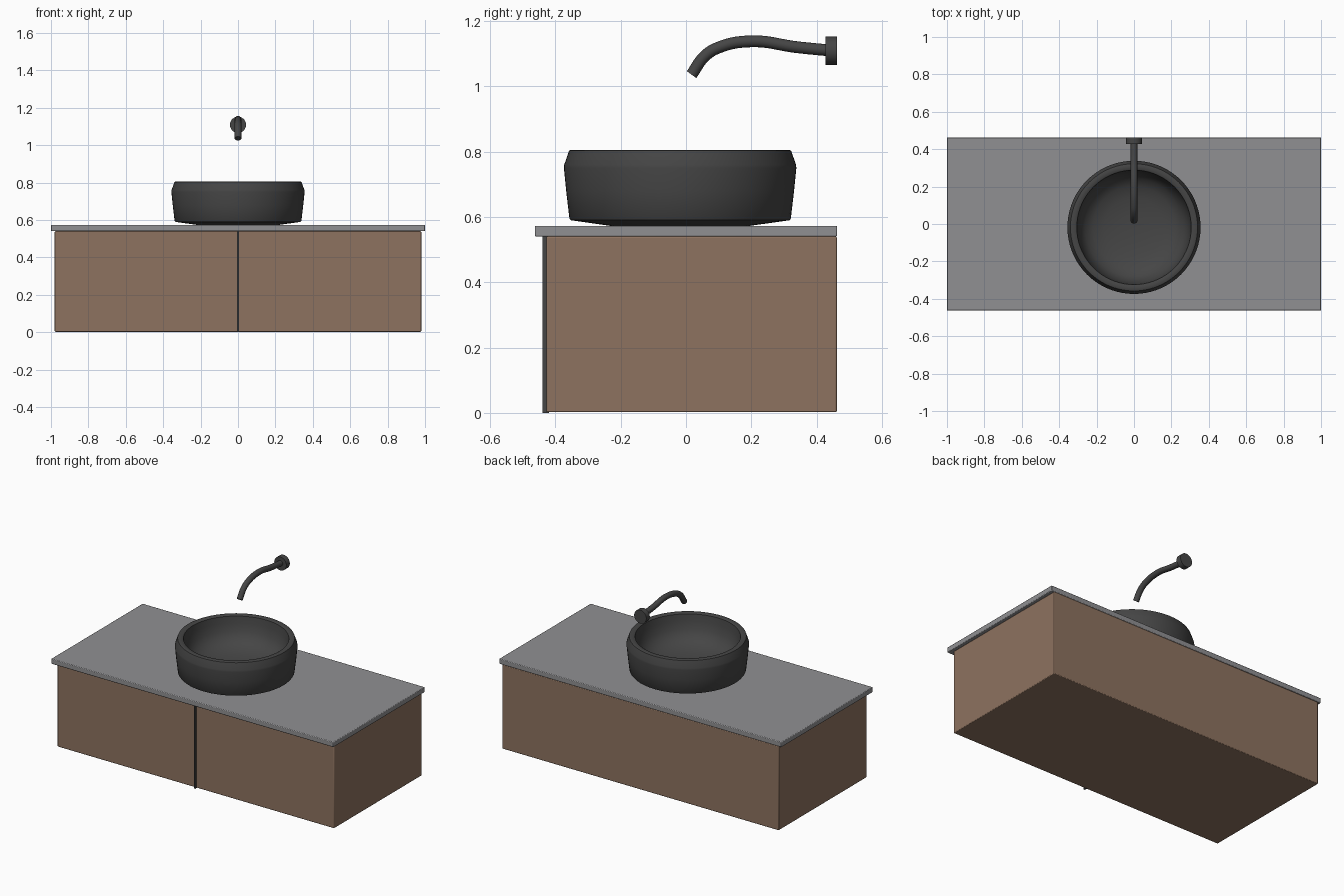
import bpy, bmesh, math
from mathutils import Matrix

if "Cube" in bpy.data.objects:
    bpy.data.objects.remove(bpy.data.objects["Cube"])


def material(name, rgb):
    m = bpy.data.materials.new(name)
    m.diffuse_color = (*rgb, 1)
    m.use_nodes = True
    m.node_tree.nodes["Principled BSDF"].inputs["Base Color"].default_value = m.diffuse_color
    return m


WOOD = material("wood", (0.27, 0.17, 0.115))
STONE = material("stone", (0.28, 0.28, 0.29))
DARK = material("dark", (0.06, 0.06, 0.06))


def finish(ob, mat, angle=35):
    ob.data.materials.append(mat)
    bpy.ops.object.select_all(action='DESELECT')
    ob.select_set(True)
    bpy.context.view_layer.objects.active = ob
    bpy.ops.object.shade_smooth_by_angle(angle=math.radians(angle))
    return ob


def add_mesh(name, bm, mat):
    bmesh.ops.recalc_face_normals(bm, faces=bm.faces)
    me = bpy.data.meshes.new(name)
    bm.to_mesh(me)
    bm.free()
    ob = bpy.data.objects.new(name, me)
    bpy.context.collection.objects.link(ob)
    return finish(ob, mat)


def box(name, x, y, z, mat, bevel=0.0):
    bm = bmesh.new()
    bmesh.ops.create_cube(bm, size=1)
    for v in bm.verts:
        v.co = [r[0] + (c + 0.5) * (r[1] - r[0]) for c, r in zip(v.co, (x, y, z))]
    ob = add_mesh(name, bm, mat)
    if bevel:
        mod = ob.modifiers.new("bevel", 'BEVEL')
        mod.width = bevel
        mod.segments = 2
    return ob


def lathe(name, profile, centre, mat, steps=72):
    bm = bmesh.new()
    vs = [bm.verts.new((r, 0, z)) for r, z in profile]
    es = [bm.edges.new(p) for p in zip(vs, vs[1:])]
    bmesh.ops.spin(bm, geom=vs + es, cent=(0, 0, 0), axis=(0, 0, 1),
                   angle=math.tau, steps=steps)
    bmesh.ops.remove_doubles(bm, verts=bm.verts, dist=1e-5)
    bmesh.ops.translate(bm, verts=bm.verts, vec=centre)
    return add_mesh(name, bm, mat)


# Wall-hung cabinet, worktop and the thin strip between the two fronts
box("cabinet", (-0.98, 0.98), (-0.428, 0.462), (0.002, 0.54), WOOD, 0.004)
box("countertop", (-1, 1), (-0.463, 0.463), (0.54, 0.573), STONE, 0.004)
box("front_divider", (-0.005, 0.005), (-0.44, -0.42), (0, 0.54), DARK)

# Vessel basin: outer wall up, over the rim, then down into the bowl
lathe("basin", [(0, 0.573), (0.215, 0.573), (0.335, 0.59), (0.339, 0.595),
                (0.349, 0.68), (0.356, 0.75), (0.355, 0.76), (0.340, 0.803),
                (0.336, 0.805), (0.312, 0.805), (0.306, 0.801), (0.300, 0.76),
                (0.288, 0.71), (0.262, 0.667), (0.22, 0.64), (0.16, 0.622),
                (0.08, 0.613), (0, 0.61)], (0, -0.018, 0), DARK)

# Wall flange of the tap
bm = bmesh.new()
bmesh.ops.create_cone(bm, cap_ends=True, segments=40, radius1=0.043, radius2=0.043,
                      depth=0.035, matrix=Matrix.Translation((0, 0.4455, 1.109))
                      @ Matrix.Rotation(math.pi / 2, 4, 'X'))
add_mesh("tap_flange", bm, DARK)

# Curved spout
cu = bpy.data.curves.new("spout", 'CURVE')
cu.dimensions = '3D'
cu.bevel_depth = 0.018
cu.bevel_resolution = 6
cu.use_fill_caps = True
path = [(0.44, 1.11), (0.34, 1.12), (0.2, 1.138), (0.1, 1.119), (0.058, 1.093), (0.017, 1.036)]
sp = cu.splines.new('BEZIER')
sp.bezier_points.add(len(path) - 1)
for p, (y, z) in zip(sp.bezier_points, path):
    p.co = (0, y, z)
    p.handle_left_type = p.handle_right_type = 'AUTO'
spout = bpy.data.objects.new("spout", cu)
bpy.context.collection.objects.link(spout)
bpy.context.view_layer.objects.active = spout
bpy.ops.object.select_all(action='DESELECT')
spout.select_set(True)
bpy.ops.object.convert(target='MESH')
finish(bpy.context.view_layer.objects.active, DARK)
